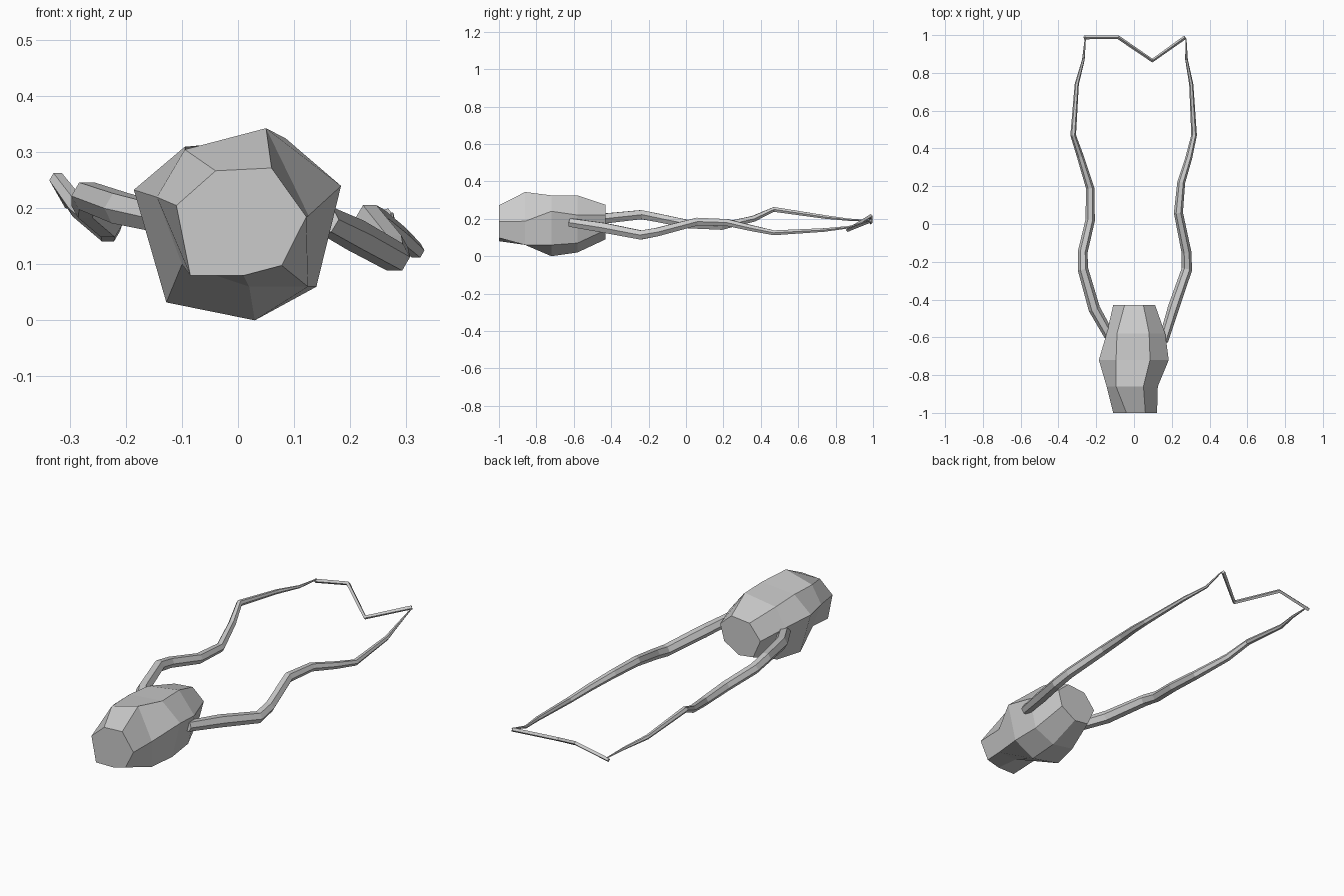
import bpy, bmesh, math
from mathutils import Vector

grey = bpy.data.materials.new("light grey")
grey.diffuse_color = (0.6, 0.6, 0.6, 1)


def loft(name, rings):
    """Skin equal-sized rings of points, closing both ends with flat caps."""
    bm = bmesh.new()
    loops = [[bm.verts.new(p) for p in r] for r in rings]
    n = len(loops[0])
    for a, b in zip(loops, loops[1:]):
        for i in range(n):
            j = (i + 1) % n
            bm.faces.new((a[i], a[j], b[j], b[i]))
    bm.faces.new(loops[0])
    bm.faces.new(loops[-1])
    bmesh.ops.recalc_face_normals(bm, faces=bm.faces)
    me = bpy.data.meshes.new(name)
    bm.to_mesh(me)
    bm.free()
    me.materials.append(grey)
    ob = bpy.data.objects.new(name, me)
    bpy.context.collection.objects.link(ob)
    return ob


def tube(name, path, sides):
    """Faceted tube through (x, y, z, radius) points."""
    pts = [Vector(p[:3]) for p in path]
    rings = []
    for i, p in enumerate(pts):
        t = (pts[min(i + 1, len(pts) - 1)] - pts[max(i - 1, 0)]).normalized()
        u = t.cross(Vector((0, 0, 1))).normalized()
        v = u.cross(t)
        r = path[i][3]
        rings.append([p + r * (math.cos(a) * u + math.sin(a) * v)
                      for a in (math.tau * k / sides for k in range(sides))])
    return loft(name, rings)


# Lumpy seven-sided body: y, then (x, z) round each ring
body = [
    (-1.00, [(-.04, .267), (.06, .272), (.122, .185), (.078, .098), (.01, .08), (-.085, .08), (-.11, .205)]),
    (-0.86, [(-.095, .305), (.05, .343), (.126, .187), (.125, .06), (.02, .06), (-.1, .1), (-.145, .22)]),
    (-0.72, [(-.095, .31), (.085, .325), (.184, .24), (.14, .06), (.03, 0), (-.128, .032), (-.186, .233)]),
    (-0.58, [(-.09, .30), (.08, .325), (.165, .22), (.13, .07), (.02, .02), (-.1, .04), (-.145, .21)]),
    (-0.43, [(-.05, .265), (.05, .275), (.112, .22), (.09, .14), (.01, .09), (-.07, .1), (-.11, .19)]),
]
loft("body", [[(x, y, z) for x, z in ring] for y, ring in body])

# Long wavy tapering feelers
tube("left_feeler", [
    (-.125, -.60, .18, .028), (-.21, -.45, .20, .031), (-.27, -.24, .222, .028),
    (-.272, -.15, .205, .026), (-.232, .02, .17, .025), (-.232, .19, .16, .022),
    (-.285, .36, .20, .018), (-.322, .47, .25, .015), (-.303, .74, .21, .011),
    (-.268, .87, .195, .007), (-.257, .99, .19, .003)], 6)
tube("right_feeler", [
    (.155, -.62, .18, .026), (.21, -.44, .152, .03), (.28, -.24, .113, .028),
    (.278, -.15, .13, .026), (.235, .06, .185, .024), (.25, .22, .18, .021),
    (.29, .35, .15, .018), (.318, .47, .125, .015), (.303, .74, .14, .011),
    (.278, .87, .155, .007), (.275, .98, .19, .003)], 6)

# Thin bent cross thread joining the feeler tips
tube("cross_thread", [
    (-.265, .988, .18, .01), (-.083, .988, .215, .01),
    (.097, .865, .14, .01), (.27, .988, .19, .01)], 4)
